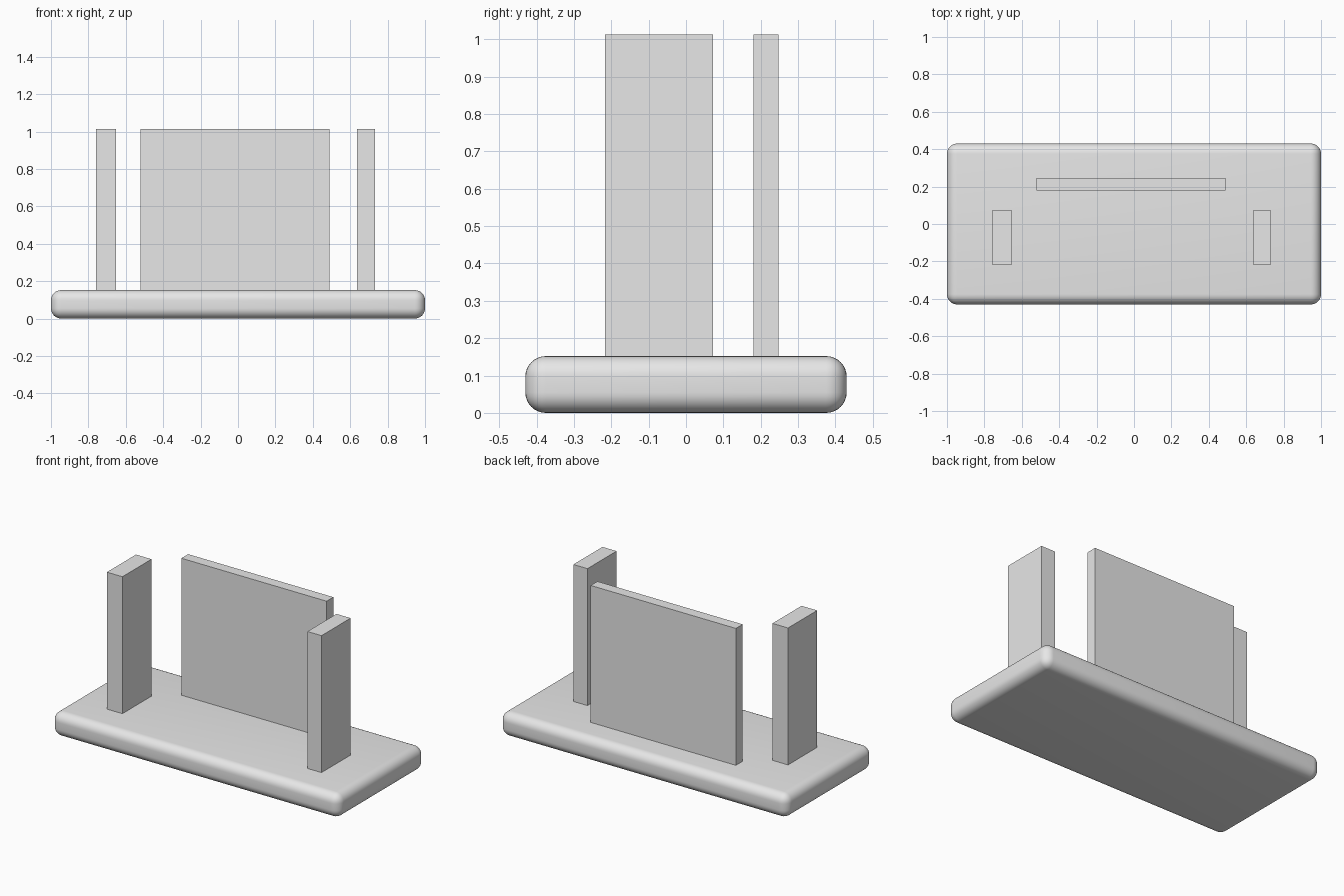
import bpy
import math

if "Cube" in bpy.data.objects:
    bpy.data.objects.remove(bpy.data.objects["Cube"], do_unlink=True)

# Single plain grey
grey = bpy.data.materials.new("plain_grey")
grey.use_nodes = True
colour = (0.8, 0.8, 0.8, 1)
grey.diffuse_color = colour
grey.node_tree.nodes["Principled BSDF"].inputs["Base Color"].default_value = colour


def box(name, x, y, z):
    """Box spanning the given (low, high) ranges."""
    spans = (x, y, z)
    bpy.ops.mesh.primitive_cube_add(size=1, location=[(a + b) / 2 for a, b in spans])
    obj = bpy.context.object
    obj.name = name
    obj.scale = [b - a for a, b in spans]
    bpy.ops.object.transform_apply(location=False, rotation=False, scale=True)
    obj.data.materials.append(grey)
    return obj


# Rounded base slab
base = box("base_slab", (-1, 1), (-0.43, 0.43), (0, 0.152))
bevel = base.modifiers.new("rounded_edges", "BEVEL")
bevel.width = 0.055
bevel.segments = 8
bpy.ops.object.modifier_apply(modifier=bevel.name)
bpy.ops.object.shade_smooth_by_angle(angle=math.radians(30))

# Upright panels, sunk slightly into the slab
upright = (0.12, 1.013)
box("back_panel", (-0.52, 0.49), (0.18, 0.247), upright)
box("right_post", (-0.76, -0.652), (-0.217, 0.072), upright)
box("left_post", (0.635, 0.733), (-0.217, 0.072), upright)
